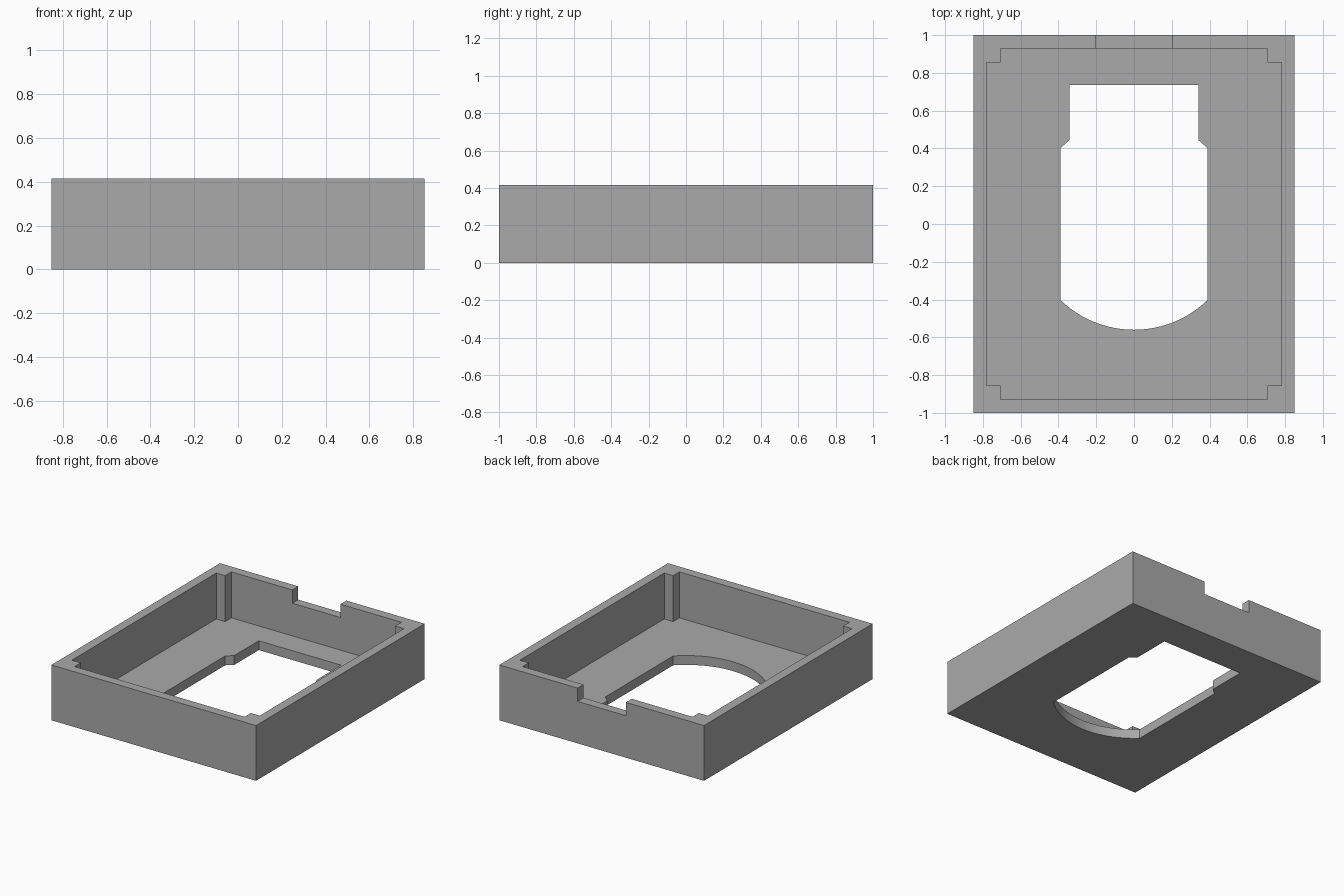
import bpy, bmesh, math

default = bpy.data.objects.get("Cube")
if default:
    bpy.data.objects.remove(default, do_unlink=True)

HALF_X, HALF_Y, HEIGHT = 0.85, 1.0, 0.415
WALL = 0.07      # wall and floor thickness
POST = 0.074     # side of the square corner posts

gray = bpy.data.materials.new("plain gray")
gray.use_nodes = True
color = (0.40, 0.40, 0.40, 1)
gray.diffuse_color = color
gray.node_tree.nodes["Principled BSDF"].inputs["Base Color"].default_value = color


def prism(name, outline, z0, z1):
    """Extrude a counter-clockwise outline from z0 to z1."""
    bm = bmesh.new()
    face = bm.faces.new([bm.verts.new((x, y, z0)) for x, y in outline])
    top = bmesh.ops.extrude_face_region(bm, geom=[face])["geom"]
    moved = [v for v in top if isinstance(v, bmesh.types.BMVert)]
    bmesh.ops.translate(bm, verts=moved, vec=(0, 0, z1 - z0))
    bmesh.ops.recalc_face_normals(bm, faces=bm.faces)
    mesh = bpy.data.meshes.new(name)
    bm.to_mesh(mesh)
    bm.free()
    mesh.materials.append(gray)
    obj = bpy.data.objects.new(name, mesh)
    bpy.context.collection.objects.link(obj)
    return obj


def rectangle(x0, x1, y0, y1):
    return [(x0, y0), (x1, y0), (x1, y1), (x0, y1)]


def cut(target, cutter):
    cutter.hide_render = True
    mod = target.modifiers.new(cutter.name, "BOOLEAN")
    mod.operation, mod.solver, mod.object = "DIFFERENCE", "EXACT", cutter
    bpy.context.view_layer.objects.active = target
    bpy.ops.object.modifier_apply(modifier=mod.name)
    bpy.data.objects.remove(cutter, do_unlink=True)


# Outer block
tray = prism("tray", rectangle(-HALF_X, HALF_X, -HALF_Y, HALF_Y), 0, HEIGHT)

# Inner cavity, stepped in at each corner to leave the posts
ix, iy = HALF_X - WALL, HALF_Y - WALL
px, py = ix - POST, iy - POST
corner = [(ix, py), (px, py), (px, iy)]
cavity = []
for sx, sy in ((1, 1), (-1, 1), (-1, -1), (1, -1)):
    pts = [(sx * x, sy * y) for x, y in corner]
    cavity += pts if sx * sy > 0 else pts[::-1]
cut(tray, prism("cavity", cavity, WALL, HEIGHT + 0.1))

# Floor opening: round front, straight sides, narrower square back
RADIUS, SIDE, NECK, BACK = 0.56, 0.389, 0.342, 0.735
start = math.acos(SIDE / RADIUS)
steps = 24
arc = []
for i in range(steps + 1):
    a = math.pi + start + (math.pi - 2 * start) * i / steps
    arc.append((RADIUS * math.cos(a), RADIUS * math.sin(a)))
shoulder = RADIUS * math.sin(start)
neck_y = math.sqrt(RADIUS ** 2 - NECK ** 2)
opening = arc + [(SIDE, shoulder), (NECK, neck_y), (NECK, BACK),
                 (-NECK, BACK), (-NECK, neck_y), (-SIDE, shoulder)]
cut(tray, prism("floor_opening", opening, -0.1, WALL + 0.1))

# Notch in the top of the back wall
cut(tray, prism("back_notch", rectangle(-0.2, 0.2, iy - 0.03, HALF_Y + 0.1),
                HEIGHT - 0.1, HEIGHT + 0.1))

# Smooth the arc while keeping the edges crisp
bpy.ops.object.select_all(action="DESELECT")
tray.select_set(True)
bpy.context.view_layer.objects.active = tray
bpy.ops.object.shade_smooth_by_angle(angle=math.radians(20))
